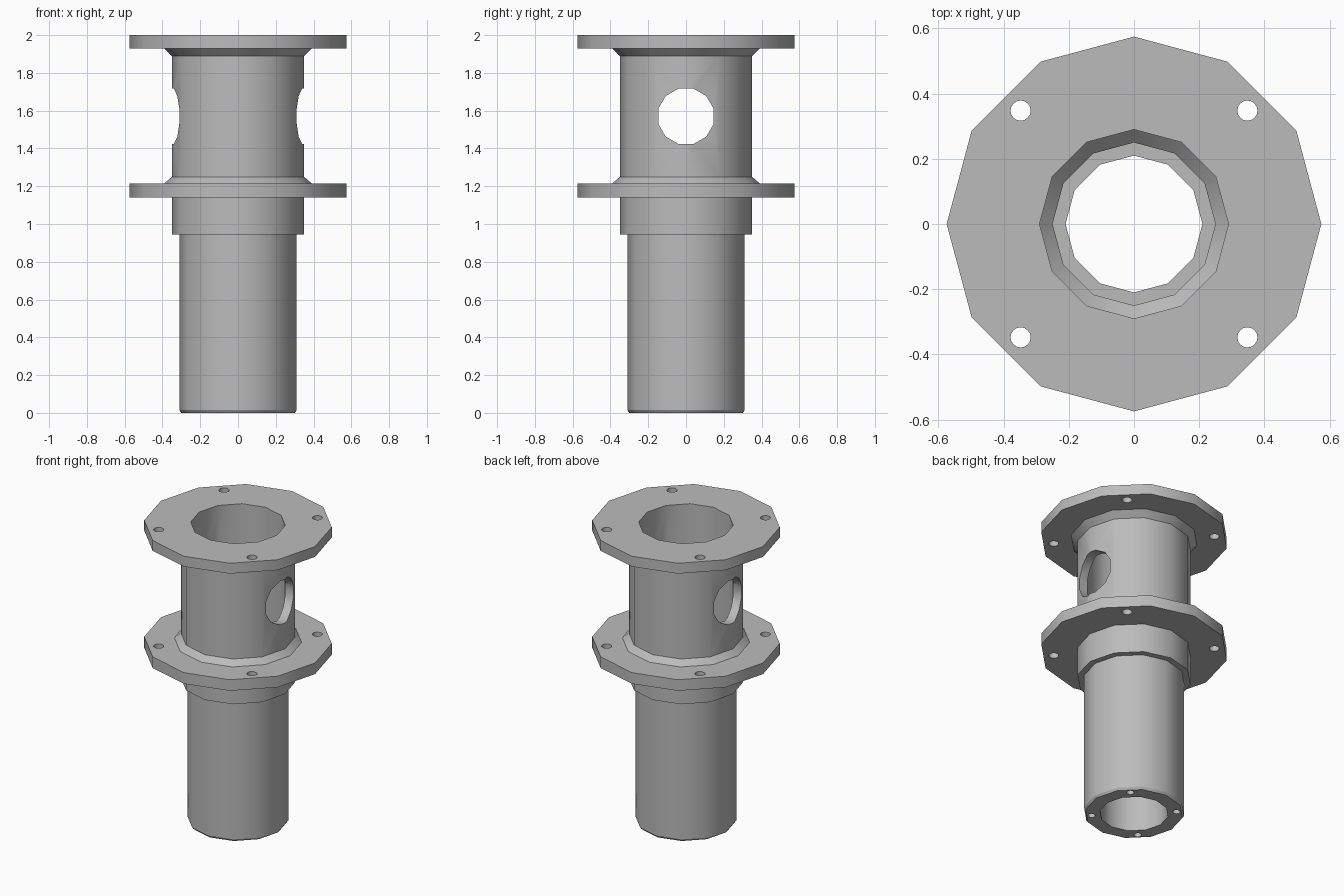
import bpy, bmesh, math
from mathutils import Matrix

if "Cube" in bpy.data.objects:
    bpy.data.objects.remove(bpy.data.objects["Cube"])

grey = bpy.data.materials.new("plain grey")
grey.use_nodes = True
grey.diffuse_color = (0.5, 0.5, 0.5, 1)
grey.node_tree.nodes["Principled BSDF"].inputs["Base Color"].default_value = (0.5, 0.5, 0.5, 1)
SIDES = 12


def make_object(name, bm):
    bmesh.ops.recalc_face_normals(bm, faces=bm.faces)
    mesh = bpy.data.meshes.new(name)
    bm.to_mesh(mesh)
    bm.free()
    mesh.materials.append(grey)
    ob = bpy.data.objects.new(name, mesh)
    bpy.context.collection.objects.link(ob)
    return ob


def revolve(name, profile):
    """Turn a closed (radius, height) outline into a twelve-sided ring."""
    bm = bmesh.new()
    rings = []
    for i in range(SIDES):
        a = 2 * math.pi * i / SIDES
        rings.append([bm.verts.new((r * math.cos(a), r * math.sin(a), z)) for r, z in profile])
    for i, ring in enumerate(rings):
        nxt = rings[(i + 1) % SIDES]
        for j in range(len(profile)):
            k = (j + 1) % len(profile)
            bm.faces.new((ring[j], nxt[j], nxt[k], ring[k]))
    return make_object(name, bm)


def add_rod(bm, radius, length, matrix, sides):
    bmesh.ops.create_cone(bm, cap_ends=True, segments=sides, radius1=radius,
                          radius2=radius, depth=length, matrix=matrix)


def boolean(target, cutter, operation):
    mod = target.modifiers.new(cutter.name, "BOOLEAN")
    mod.operation, mod.object, mod.solver = operation, cutter, "EXACT"
    cutter.hide_render = True
    cutter.hide_set(True)


# Flanged tube with a stepped bore
body = revolve("flanged_tube", [
    (0.30, 0), (0.31, 0.015), (0.31, 0.945), (0.35, 0.945), (0.35, 1.14),
    (0.575, 1.14), (0.575, 1.215), (0.39, 1.215), (0.35, 1.25),
    (0.35, 1.89), (0.39, 1.93), (0.575, 1.93), (0.575, 2.0),
    (0.29, 2.0), (0.29, 1.25), (0.25, 1.21), (0.25, 0.945), (0.21, 0.945), (0.21, 0)])

# Side window through both walls
bm = bmesh.new()
add_rod(bm, 0.152, 1.0, Matrix.Translation((0, 0, 1.57)) @ Matrix.Rotation(math.pi / 2, 4, "Y")
        @ Matrix.Rotation(math.pi / 12, 4, "Z"), 12)
boolean(body, make_object("window_cutter", bm), "DIFFERENCE")

# Bolt holes through the flanges and blind holes in the foot
bm = bmesh.new()
for sx in (-1, 1):
    for sy in (-1, 1):
        add_rod(bm, 0.031, 1.2, Matrix.Translation((sx * 0.348, sy * 0.348, 1.6)), 16)
        add_rod(bm, 0.023, 0.4, Matrix.Translation((sx * 0.184, sy * 0.184, 0)), 16)
boolean(body, make_object("bolt_hole_cutter", bm), "DIFFERENCE")

# Smooth walls with sharp rims
bpy.ops.object.select_all(action="DESELECT")
bpy.context.view_layer.objects.active = body
body.select_set(True)
for mod in list(body.modifiers):
    bpy.ops.object.modifier_apply(modifier=mod.name)
bpy.ops.object.shade_smooth_by_angle(angle=math.radians(31))
